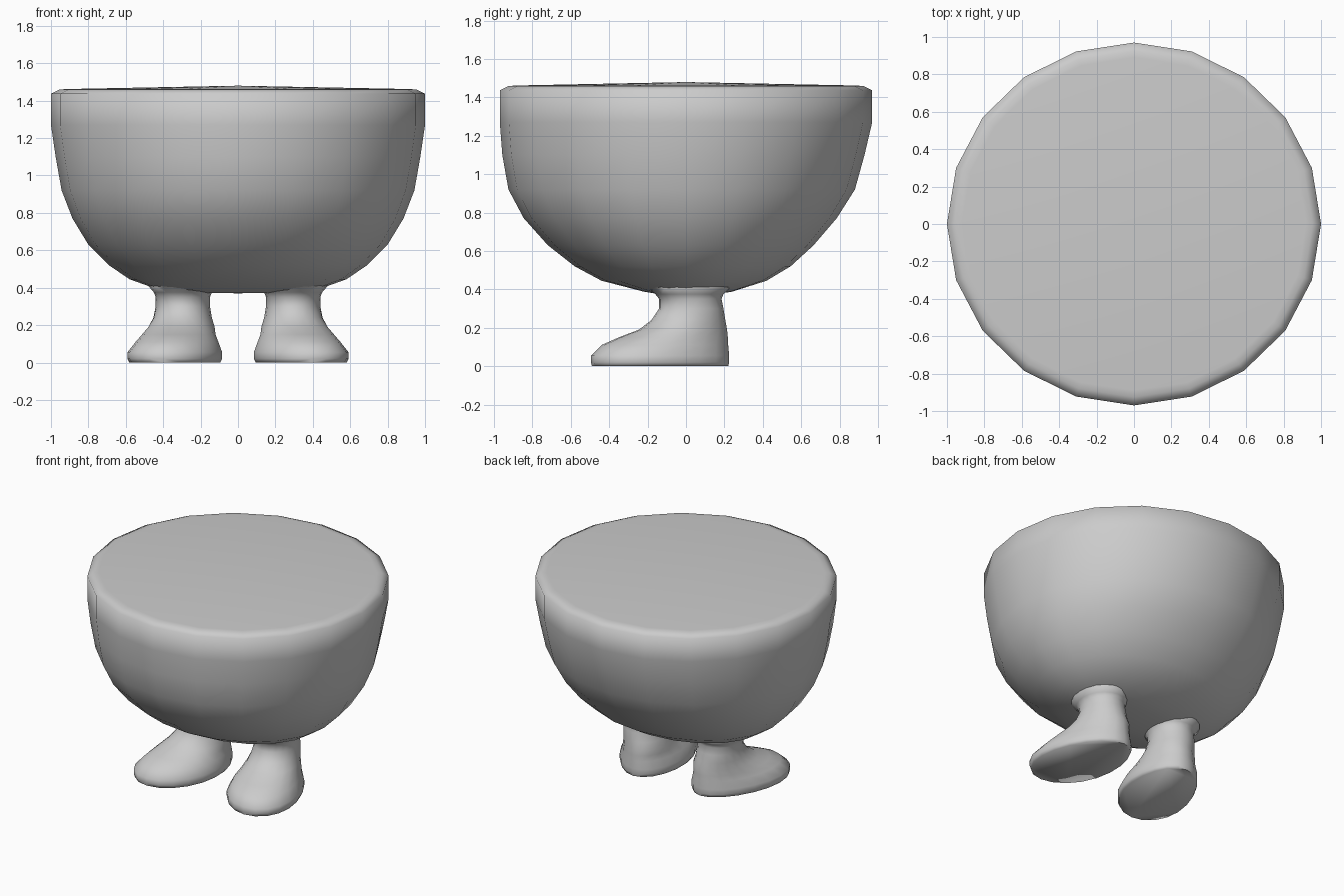
import bpy, bmesh, math

if "Cube" in bpy.data.objects:
    bpy.data.objects.remove(bpy.data.objects["Cube"])


def loft(name, rings, cap_bottom=None, cap_top=None):
    """Skin a stack of equal-length rings; caps are n-gons, or fans to a given point."""
    bm = bmesh.new()
    loops = [[bm.verts.new(p) for p in ring] for ring in rings]
    n = len(loops[0])
    for lo, hi in zip(loops, loops[1:]):
        for i in range(n):
            j = (i + 1) % n
            bm.faces.new((lo[i], lo[j], hi[j], hi[i]))
    for loop, tip in ((loops[0], cap_bottom), (loops[-1], cap_top)):
        if tip is None:
            bm.faces.new(loop)
        else:
            v = bm.verts.new(tip)
            for i in range(n):
                bm.faces.new((loop[i], loop[(i + 1) % n], v))
    bmesh.ops.recalc_face_normals(bm, faces=bm.faces)
    mesh = bpy.data.meshes.new(name)
    bm.to_mesh(mesh)
    bm.free()
    obj = bpy.data.objects.new(name, mesh)
    bpy.context.collection.objects.link(obj)
    bpy.ops.object.select_all(action='DESELECT')
    obj.select_set(True)
    bpy.context.view_layer.objects.active = obj
    bpy.ops.object.shade_smooth_by_angle(angle=math.radians(75))
    return obj


def body_ring(z, rx, front, back, n=20):
    pts = []
    for i in range(n):
        a = 2 * math.pi * i / n
        s = math.sin(a)
        pts.append((rx * math.cos(a), s * (back if s > 0 else front), z))
    return pts


def foot_ring(side, z, x0, x1, y0, y1, taper, shear, n=20):
    """Egg-shaped section: narrower at the heel, toe turned outward."""
    pts = []
    for i in range(n):
        a = 2 * math.pi * i / n
        c, s = math.cos(a), math.sin(a)
        x = (x0 + x1) / 2 + (x1 - x0) / 2 * c * (1 - taper * s) - shear * s
        pts.append((side * x, (y0 + y1) / 2 + (y1 - y0) / 2 * s, z))
    return pts


# Bowl-shaped body: height, half width, front depth, back depth
body = [
    (0.372, 0.20, 0.12, 0.14),
    (0.388, 0.42, 0.22, 0.24),
    (0.445, 0.58, 0.44, 0.42),
    (0.52, 0.69, 0.58, 0.545),
    (0.63, 0.80, 0.72, 0.665),
    (0.77, 0.885, 0.845, 0.785),
    (0.92, 0.943, 0.925, 0.88),
    (1.10, 0.975, 0.957, 0.93),
    (1.27, 1.0, 0.97, 0.97),
    (1.437, 1.0, 0.97, 0.97),
    (1.459, 0.955, 0.925, 0.925),
    (1.462, 0.92, 0.89, 0.89),
]
loft("body", [body_ring(*r) for r in body], (0, 0, 0.37), (0, 0, 1.48))

# Legs with feet: height, inner x, outer x, front y, back y, heel taper, toe-out
foot = [
    (0.0, 0.095, 0.565, -0.49, 0.22, 0.13, 0.06),
    (0.02, 0.085, 0.575, -0.495, 0.225, 0.13, 0.06),
    (0.055, 0.085, 0.575, -0.495, 0.225, 0.13, 0.06),
    (0.11, 0.105, 0.535, -0.44, 0.22, 0.12, 0.05),
    (0.15, 0.12, 0.505, -0.35, 0.218, 0.09, 0.04),
    (0.19, 0.125, 0.475, -0.245, 0.214, 0.06, 0.03),
    (0.24, 0.14, 0.452, -0.18, 0.205, 0.03, 0.01),
    (0.30, 0.15, 0.44, -0.14, 0.195, 0, 0),
    (0.35, 0.15, 0.44, -0.14, 0.185, 0, 0),
    (0.375, 0.14, 0.45, -0.16, 0.195, 0, 0),
    (0.41, 0.11, 0.48, -0.2, 0.23, 0, 0),
    (0.46, 0.13, 0.46, -0.16, 0.2, 0, 0),
]
for side, label in ((-1, "left"), (1, "right")):
    loft(label + "_leg", [foot_ring(side, *r) for r in foot])
